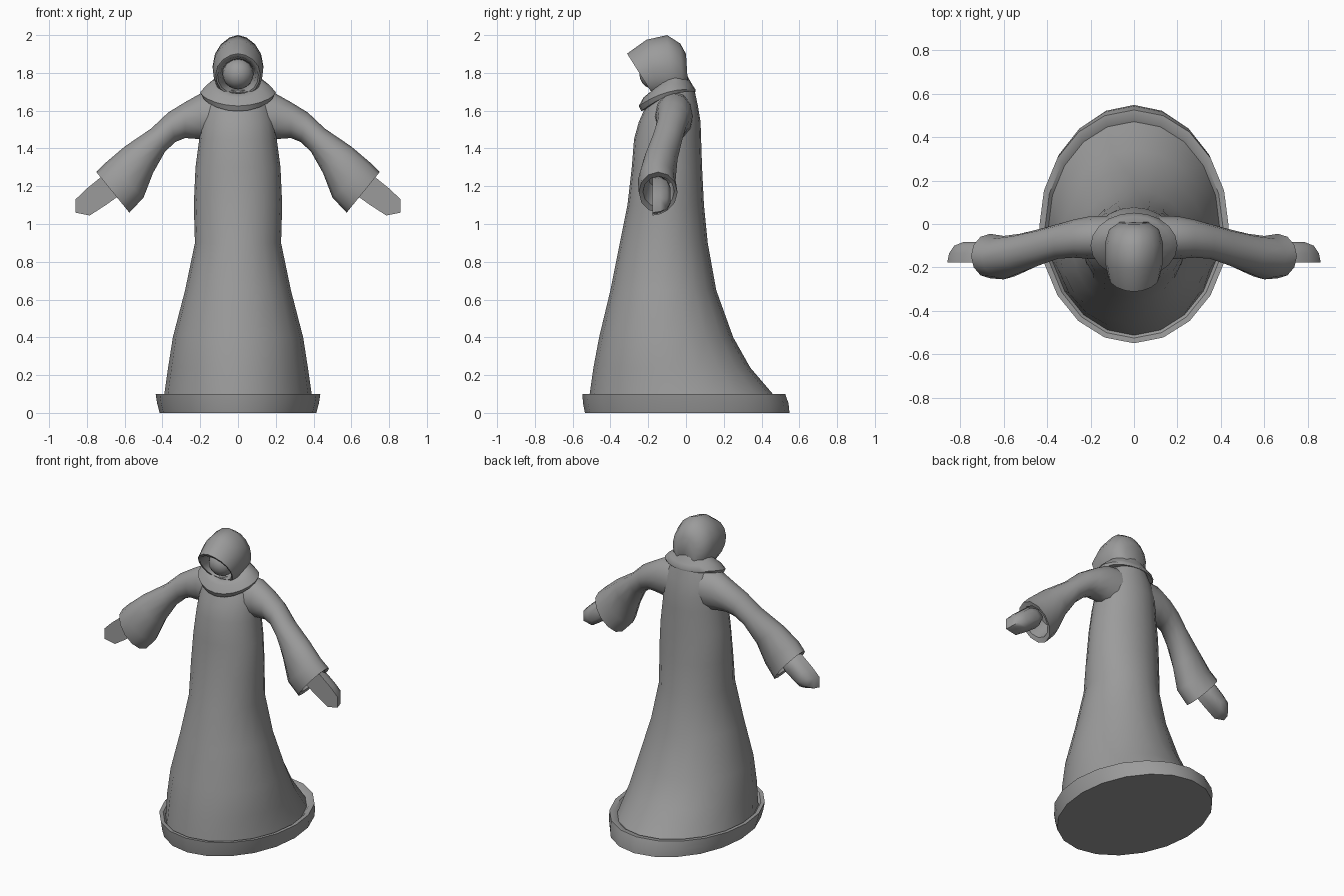
import bpy, bmesh, math
from mathutils import Vector

if "Cube" in bpy.data.objects:
    bpy.data.objects.remove(bpy.data.objects["Cube"])

grey = bpy.data.materials.new("stone_grey")
grey.diffuse_color = (0.33, 0.33, 0.33, 1)
grey.use_nodes = True
grey.node_tree.nodes["Principled BSDF"].inputs["Base Color"].default_value = grey.diffuse_color


def loft(name, rings, cap_start=False, cap_end=False, angle=50):
    """Skin a list of equal-length closed rings of points."""
    bm = bmesh.new()
    loops = [[bm.verts.new(p) for p in ring] for ring in rings]
    n = len(loops[0])
    for a, b in zip(loops, loops[1:]):
        for i in range(n):
            j = (i + 1) % n
            bm.faces.new((a[i], a[j], b[j], b[i]))
    if cap_start:
        bm.faces.new(loops[0][::-1])
    if cap_end:
        bm.faces.new(loops[-1])
    bmesh.ops.recalc_face_normals(bm, faces=bm.faces)
    me = bpy.data.meshes.new(name)
    bm.to_mesh(me)
    bm.free()
    return finish(bpy.data.objects.new(name, me), name, angle)


def finish(ob, name, angle=50):
    if ob.name not in bpy.context.collection.objects:
        bpy.context.collection.objects.link(ob)
    ob.name = name
    ob.data.materials.clear()
    ob.data.materials.append(grey)
    bpy.ops.object.select_all(action='DESELECT')
    ob.select_set(True)
    bpy.context.view_layer.objects.active = ob
    bpy.ops.object.shade_smooth_by_angle(angle=math.radians(angle))
    return ob


def flat_ring(z, rx, front, back, n=20):
    """Horizontal oval between a front and a back y."""
    cy, ry = (front + back) / 2, (back - front) / 2
    return [(rx * math.sin(t), cy - ry * math.cos(t), z)
            for t in (2 * math.pi * i / n for i in range(n))]


# robe body: z, half width, front y, back y
robe = [(0.06, .40, -.515, .49), (0.1, .39, -.51, .46), (.24, .37, -.49, .34),
        (.40, .345, -.46, .25), (.65, .28, -.40, .16), (.90, .228, -.35, .115),
        (1.1, .234, -.31, .095), (1.3, .225, -.287, .085), (1.45, .205, -.275, .08),
        (1.54, .197, -.25, .077), (1.63, .175, -.21, .062), (1.71, .12, -.17, .045)]
loft("robe", [flat_ring(*r) for r in robe], cap_end=True)

# hem that rests on the ground
hem = [(0, .415, -.535, .548), (.05, .428, -.545, .543), (.1, .436, -.549, .525),
       (.098, .41, -.525, .49), (.07, .385, -.50, .45)]
loft("hem", [flat_ring(*r) for r in hem], cap_start=True, angle=40)


def arm_ring(top, bottom, front, back, side, n=12):
    """Oval across the sleeve, spanned by two x,z points and a y range."""
    t, b = Vector((top[0], 0, top[1])), Vector((bottom[0], 0, bottom[1]))
    mid, half = (t + b) / 2, (t - b) / 2
    pts = []
    for i in range(n):
        a = 2 * math.pi * i / n
        p = mid + half * math.cos(a)
        pts.append((side * p.x, (front + back) / 2 + (back - front) / 2 * math.sin(a), p.z))
    return pts


# sleeves, flared and hollow at the cuff
sleeve = [((.04, 1.71), (.10, 1.43), -.17, .04), ((.20, 1.69), (.21, 1.45), -.16, .035),
          ((.28, 1.645), (.28, 1.455), -.155, .02), ((.37, 1.59), (.33, 1.435), -.16, 0),
          ((.46, 1.505), (.385, 1.385), -.185, -.02), ((.60, 1.41), (.45, 1.27), -.225, -.045),
          ((.70, 1.325), (.50, 1.14), -.255, -.055), ((.75, 1.275), (.575, 1.06), -.25, -.045),
          ((.725, 1.252), (.59, 1.09), -.228, -.062), ((.62, 1.31), (.51, 1.19), -.20, -.075)]
# hands: outline flat at the front, rounded behind
outline = [(.60, 1.21), (.66, 1.26), (.73, 1.245), (.81, 1.18), (.86, 1.13),
           (.86, 1.06), (.785, 1.045), (.70, 1.10), (.63, 1.15)]
for side, label in ((1, "left"), (-1, "right")):
    loft(label + "_sleeve", [arm_ring(*r, side) for r in sleeve], cap_end=True)
    rings = []
    for y, s in ((-.178, 1), (-.135, .93), (-.10, .75), (-.083, .42)):
        rings.append([(side * (.73 + (x - .73) * s), y, 1.15 + (z - 1.15) * s)
                      for x, z in outline])
    loft(label + "_hand", rings, True, True)


# collar draped on the shoulders, lower at the front
def collar_ring(rx, front, back, z_front, z_back, lift, n=20):
    pts = []
    for x, y, _ in flat_ring(0, rx, front, back, n):
        k = (y - front) / (back - front)
        pts.append((x, y, z_front + (z_back - z_front) * k + lift * (x / rx) ** 2))
    return pts


collar = [(.11, -.18, .0, 1.69, 1.80, .03), (.13, -.20, .015, 1.69, 1.77, .03),
          (.17, -.225, .035, 1.67, 1.735, .03), (.20, -.25, .052, 1.625, 1.71, .03),
          (.19, -.237, .05, 1.597, 1.70, .03), (.15, -.20, .02, 1.61, 1.70, .03)]
loft("collar", [collar_ring(*c) for c in collar])


# hood: rings running from the face opening to the back
def hood_ring(top, bottom, half_width, n=16):
    pts = []
    for i in range(n):
        a = 2 * math.pi * i / n
        c, s = math.cos(a), math.sin(a)
        k = (1 - c) / 2
        w = abs(s) ** (1.15 if c > 0 else .65)
        pts.append((math.copysign(half_width * w, s), top[0] + (bottom[0] - top[0]) * k,
                    top[1] + (bottom[1] - top[1]) * k))
    return pts


hood = [((-.14, 1.87), (-.10, 1.72), .08), ((-.25, 1.875), (-.16, 1.705), .093),
        ((-.30, 1.885), (-.18, 1.695), .108), ((-.312, 1.902), (-.175, 1.685), .118),
        ((-.21, 1.975), (-.14, 1.675), .134), ((-.10, 2.0), (-.08, 1.675), .134),
        ((-.03, 1.955), (-.02, 1.69), .115), ((.0, 1.90), (.012, 1.71), .07)]
loft("hood", [hood_ring(*h) for h in hood], True, True)

# shadowed round face inside the hood
bpy.ops.mesh.primitive_uv_sphere_add(segments=16, ring_count=10, radius=.082,
                                     location=(0, -.165, 1.795))
finish(bpy.context.object, "face")
